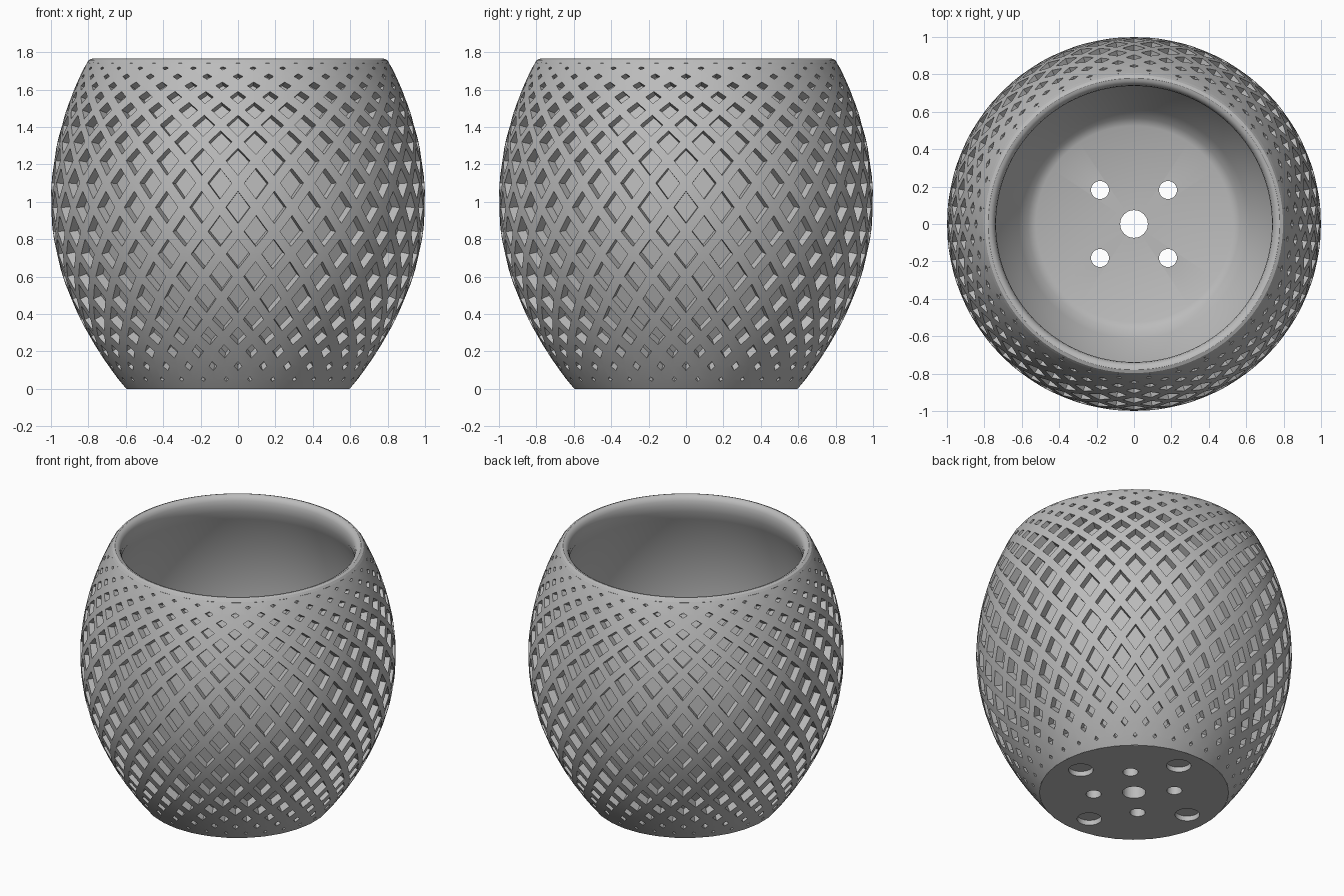
import bpy
import bmesh
import math
from mathutils import Matrix, Vector

old = bpy.data.objects.get("Cube")
if old:
    bpy.data.objects.remove(old, do_unlink=True)

AROUND = 32      # diamonds in one ring
DEPTH = 0.05     # recess depth
WALL = 0.1       # wall thickness
FLOOR = 0.1      # height of the inside floor
ROWS = [0, 0.05, 0.12, 0.2, 0.28, 0.37, 0.48, 0.6, 0.72, 0.84, 0.97, 1.1, 1.22,
        1.32, 1.41, 1.49, 1.56, 1.62, 1.67, 1.715, 1.745]

clay = bpy.data.materials.new("plain_grey")
clay.use_nodes = True
clay.diffuse_color = (0.5, 0.5, 0.5, 1)
clay.node_tree.nodes["Principled BSDF"].inputs["Base Color"].default_value = (0.5, 0.5, 0.5, 1)


def shell(z, d=0.0):
    """Radius and height on the barrel profile, moved inward by d along its normal."""
    k = 0.4 if z < 1 else 0.345
    r = 1 - k * (1 - z) ** 2
    slope = 2 * k * (1 - z)
    n = math.hypot(1, slope)
    return r - d / n, z + d * slope / n


def on_shell(step, z, d=0.0):
    r, h = shell(z, d)
    a = step * math.tau / AROUND
    return Vector((r * math.cos(a), r * math.sin(a), h))


def finish(bm, name, smooth=True):
    me = bpy.data.meshes.new(name)
    bm.to_mesh(me)
    bm.free()
    me.materials.append(clay)
    ob = bpy.data.objects.new(name, me)
    bpy.context.collection.objects.link(ob)
    if smooth:
        shade(ob)
    return ob


def shade(ob):
    bpy.ops.object.select_all(action='DESELECT')
    ob.select_set(True)
    bpy.context.view_layer.objects.active = ob
    bpy.ops.object.shade_smooth_by_angle(angle=math.radians(30))


# Outer lattice of recessed diamonds, shrinking towards foot and rim
bm = bmesh.new()


def face(points):
    bm.faces.new([bm.verts.new(p) for p in points])


last = len(ROWS) - 1
for j in range(1, last):
    low, mid, high = ROWS[j - 1:j + 2]
    size = min(0.66, 0.2 + 0.12 * (j - 1), 0.22 + 0.09 * (last - 1 - j))
    for i in range(AROUND):
        c = i + 0.5 * (j % 2)
        corners = [(c - 0.5, mid), (c, low), (c + 0.5, mid), (c, high)]
        hole = [(c + (s - c) * size, mid + (z - mid) * size) for s, z in corners]
        outer = [on_shell(*p) for p in corners]
        edge = [on_shell(*p) for p in hole]
        deep = [on_shell(*p, DEPTH) for p in hole]
        for a in range(4):
            b = (a + 1) % 4
            face((outer[a], outer[b], edge[b], edge[a]))
            face((edge[a], edge[b], deep[b], deep[a]))
        face(deep)

# Half diamonds closing the lattice at foot and rim
for i in range(AROUND):
    c = i + 0.5
    face((on_shell(c, ROWS[0]), on_shell(c + 1, ROWS[0]), on_shell(c + 0.5, ROWS[1])))
    c = i + 0.5 * ((last - 1) % 2)
    face((on_shell(c, ROWS[-1]), on_shell(c + 0.5, ROWS[-2]), on_shell(c + 1, ROWS[-1])))
bmesh.ops.remove_doubles(bm, verts=bm.verts, dist=0.0005)
finish(bm, "diamond_lattice")

# Inner pot: base, core behind the lattice, rounded rim, inside wall and floor
core = [shell(0.06 + 1.59 * t / 12, DEPTH + 0.015) for t in range(13)]
rim = [(0.808, 1.742), (0.797, 1.758), (0.78, 1.765), (0.765, 1.762),
       (0.75, 1.75), (0.742, 1.732), (0.738, 1.705)]
inside = [shell(1.7 - 1.64 * t / 24, WALL) for t in range(25)]
profile = ([(0, 0), (0.598, 0), (0.54, 0.01)] + core + rim + inside
           + [(0.525, FLOOR), (0, FLOOR)])

bm = bmesh.new()
verts = [bm.verts.new((r, 0, z)) for r, z in profile]
edges = [bm.edges.new(pair) for pair in zip(verts, verts[1:])]
bmesh.ops.spin(bm, geom=verts + edges, cent=(0, 0, 0), axis=(0, 0, 1),
               angle=math.tau, steps=96, use_merge=False)
bmesh.ops.remove_doubles(bm, verts=bm.verts, dist=0.0001)
bmesh.ops.recalc_face_normals(bm, faces=bm.faces)
pot = finish(bm, "inner_pot", smooth=False)

# Drain holes through the base and round foot sockets under it
bm = bmesh.new()


def drill(x, y, radius, top):
    bmesh.ops.create_cone(bm, cap_ends=True, segments=32, radius1=radius, radius2=radius,
                          depth=top + 0.1,
                          matrix=Matrix.Translation((x, y, (top - 0.1) / 2)))


drill(0, 0, 0.074, 0.2)
for q in range(4):
    a = q * math.pi / 2
    drill(0.44 * math.cos(a), 0.44 * math.sin(a), 0.078, 0.035)
    a += math.pi / 4
    drill(0.257 * math.cos(a), 0.257 * math.sin(a), 0.048, 0.2)
cutter = finish(bm, "hole_cutter", smooth=False)
cutter.hide_render = True

cut = pot.modifiers.new("holes", 'BOOLEAN')
cut.operation = 'DIFFERENCE'
cut.solver = 'EXACT'
cut.object = cutter
bpy.context.view_layer.objects.active = pot
bpy.ops.object.modifier_apply(modifier=cut.name)
bpy.data.objects.remove(cutter, do_unlink=True)
shade(pot)
